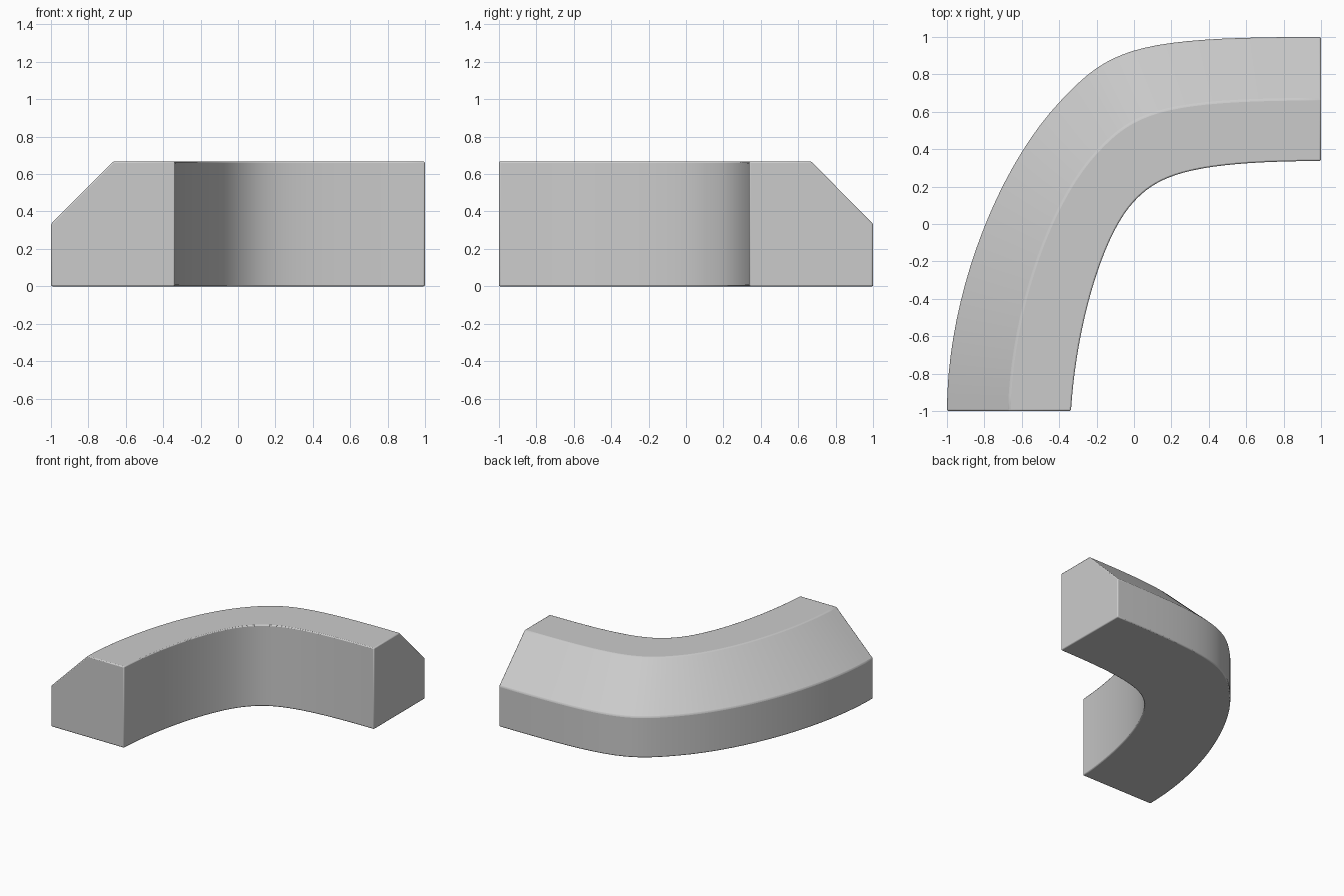
import bpy, bmesh, math
from mathutils import Vector
from mathutils.geometry import interpolate_bezier

if "Cube" in bpy.data.objects:
    bpy.data.objects.remove(bpy.data.objects["Cube"])

STEPS = 20


def path(points):
    """Two joined Bezier pieces, seven control points in plan view."""
    p = [Vector((x, y, 0)) for x, y in points]
    return interpolate_bezier(*p[:4], STEPS) + interpolate_bezier(*p[3:], STEPS)[1:]


# Outer and inner plan outlines of the curved block
outer = path([(-1, -1), (-1, -0.4), (-0.74, 0.285), (-0.4, 0.65),
              (-0.128, 0.942), (0, 1), (1, 1)])
inner = path([(-0.337, -1), (-0.31, -0.55), (-0.17, -0.06), (0, 0.12),
              (0.13, 0.26), (0.3, 0.335), (1, 0.337)])

# Cross-section: (fraction from outer to inner, height)
section = [(0, 0), (0, 0.333), (0.5, 0.667), (1, 0.667), (1, 0)]

bm = bmesh.new()
rings = [[bm.verts.new(o.lerp(i, f) + Vector((0, 0, z))) for f, z in section]
         for o, i in zip(outer, inner)]
n = len(section)
for a, b in zip(rings, rings[1:]):
    for k in range(n):
        m = (k + 1) % n
        bm.faces.new((a[k], a[m], b[m], b[k]))
bm.faces.new(rings[0])
bm.faces.new(rings[-1])
bmesh.ops.recalc_face_normals(bm, faces=bm.faces[:])

mesh = bpy.data.meshes.new("curved_corner_block")
bm.to_mesh(mesh)
bm.free()
block = bpy.data.objects.new("curved_corner_block", mesh)
bpy.context.collection.objects.link(block)

# Slightly softened edges, smooth along the curve
bevel = block.modifiers.new("soft_edges", 'BEVEL')
bevel.width = 0.008
bevel.segments = 2
bevel.limit_method = 'ANGLE'
bevel.angle_limit = math.radians(30)

bpy.context.view_layer.objects.active = block
block.select_set(True)
bpy.ops.object.shade_smooth_by_angle(angle=math.radians(30))
